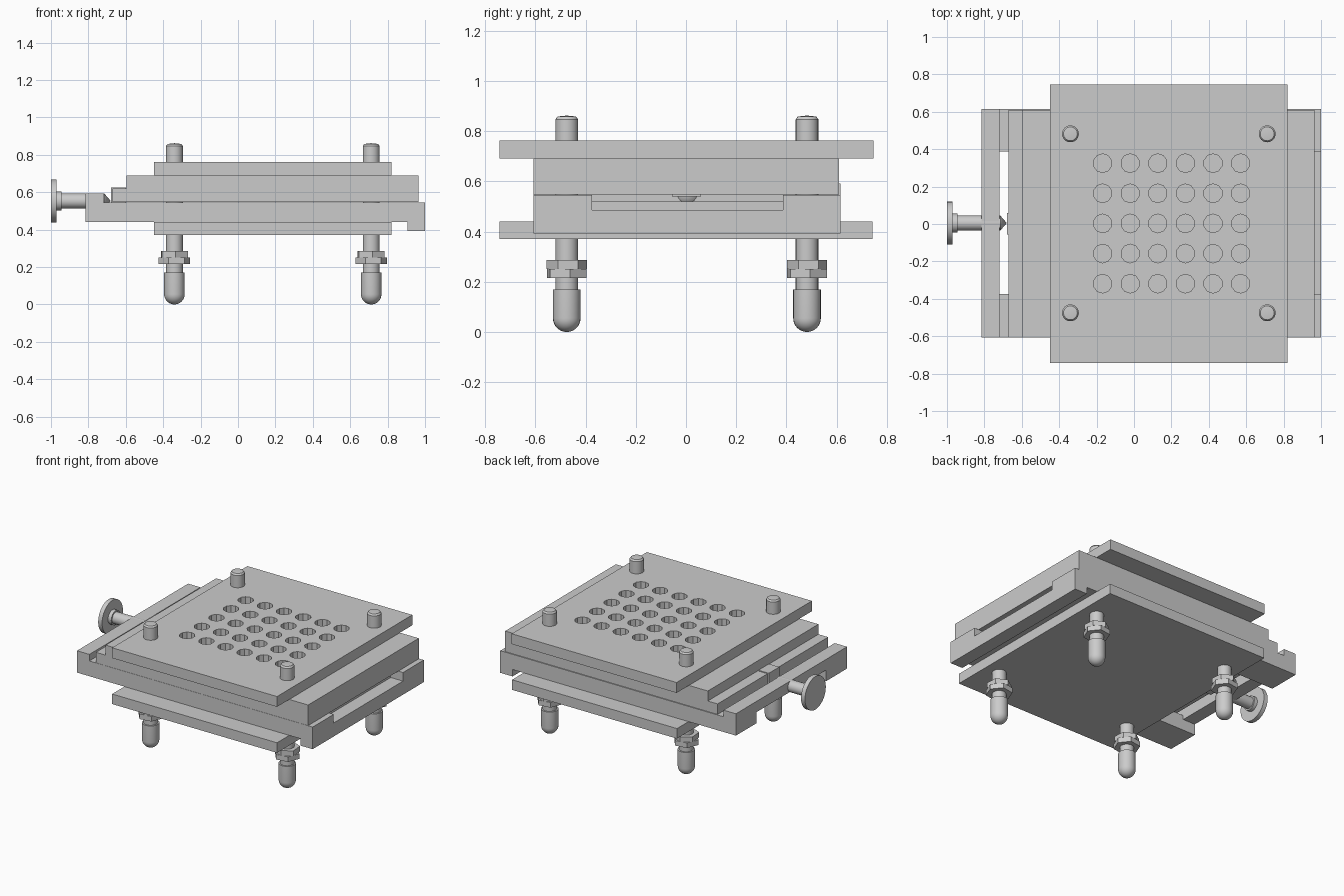
import bpy, bmesh, math
from mathutils import Matrix

if "Cube" in bpy.data.objects:
    bpy.data.objects.remove(bpy.data.objects["Cube"])


def finish(bm, name):
    bmesh.ops.recalc_face_normals(bm, faces=bm.faces[:])
    me = bpy.data.meshes.new(name)
    bm.to_mesh(me)
    bm.free()
    ob = bpy.data.objects.new(name, me)
    bpy.context.collection.objects.link(ob)
    return ob


def add_prism(bm, profile, y0, y1):
    """Extrude an (x, z) profile along y."""
    face = bm.faces.new([bm.verts.new((x, y0, z)) for x, z in profile])
    ext = bmesh.ops.extrude_face_region(bm, geom=[face])["geom"]
    # keep the starting face as the front cap
    if not any(set(f.verts) == set(face.verts) for f in bm.faces if f.is_valid):
        bm.faces.new(face.verts)
    for v in (g for g in ext if isinstance(g, bmesh.types.BMVert)):
        v.co.y = y1


def rect(x0, x1, z0, z1):
    return [(x0, z0), (x1, z0), (x1, z1), (x0, z1)]


def prisms(name, *parts):
    bm = bmesh.new()
    for profile, y0, y1 in parts:
        add_prism(bm, profile, y0, y1)
    return finish(bm, name)


def lathe(name, profile, loc, axis="Z", steps=24, turn=0.0):
    """Spin an (r, h) profile that starts and ends on the axis."""
    bm = bmesh.new()
    vs = [bm.verts.new((r, 0, h)) for r, h in profile]
    es = [bm.edges.new(p) for p in zip(vs, vs[1:])]
    bmesh.ops.spin(bm, geom=vs + es, cent=(0, 0, 0), axis=(0, 0, 1),
                   angle=math.tau, steps=steps, use_duplicate=False)
    bmesh.ops.remove_doubles(bm, verts=bm.verts[:], dist=1e-4)
    rot = Matrix.Rotation(turn, 4, "Z")
    if axis == "X":
        rot = Matrix.Rotation(math.pi / 2, 4, "Y") @ rot
    bmesh.ops.transform(bm, matrix=Matrix.Translation(loc) @ rot, verts=bm.verts[:])
    return finish(bm, name)


def smooth(ob):
    bpy.ops.object.select_all(action="DESELECT")
    ob.select_set(True)
    bpy.context.view_layer.objects.active = ob
    bpy.ops.object.shade_smooth_by_angle(angle=math.radians(35))


# Clamping plates
prisms("bottom_plate", (rect(-.45, .82, .37, .44), -.742, .742))
top = prisms("top_plate", (rect(-.45, .82, .69, .762), -.742, .746))

# Grid of holes through the top plate
bm = bmesh.new()
for i in range(6):
    for j in range(5):
        loc = Matrix.Translation((-.168 + i * .1476, .003 + (j - 2) * .161, .725))
        bmesh.ops.create_cone(bm, cap_ends=True, segments=10, radius1=.05,
                              radius2=.05, depth=.2, matrix=loc)
cutter = finish(bm, "hole_cutter")
cutter.hide_render = True
cutter.hide_set(True)
mod = top.modifiers.new("holes", "BOOLEAN")
mod.object = cutter
mod.solver = "EXACT"

# Sliding carriage with its stepped end
prisms("carriage", ([(-.67, .547), (.965, .547), (.965, .69), (-.595, .69),
                     (-.595, .62), (-.67, .62)], -.607, .61))
prisms("contact_pad", (rect(-.68, -.60, .54, .626), -.055, .06))

# Base tray: two side rails, adjuster bar, floor and end lip
rail = [(-.815, .44), (.905, .44), (.905, .392), (1, .392), (1, .546),
        (-.72, .546), (-.72, .592), (-.815, .592)]
prisms("base_rails", (rail, -.607, -.375), (rail, .387, .615))
prisms("adjuster_bar", (rect(-.815, -.72, .517, .592), -.375, .387))
prisms("base_floor", (rect(-.45, .905, .44, .52), -.375, .387))
prisms("base_end_lip", (rect(.905, 1, .392, .486), -.375, .387))

# Adjuster screw with knob and pointed tip
smooth(lathe("adjuster_screw", [
    (0, -1), (.115, -1), (.115, -.97), (.05, -.97), (.05, -.945),
    (.04, -.945), (.04, -.715), (0, -.68)], (0, .005, .553), axis="X", steps=32))

# Corner posts, lock nuts and rounded feet
foot = [(.055 * math.sin(a), .055 - .055 * math.cos(a))
        for a in (k * math.pi / 16 for k in range(9))]
foot += [(.055, .17), (0, .17)]
post = [(0, .165), (.045, .165), (.045, .847), (.037, .858), (0, .862)]
for x in (-.34, .712):
    for y in (-.475, .482):
        tag = ("left" if x < 0 else "right") + ("_front" if y < 0 else "_back")
        smooth(lathe("post_" + tag, post, (x, y, 0)))
        smooth(lathe("foot_" + tag, foot, (x, y, 0)))
        lathe("lower_nut_" + tag, [(0, .215), (.085, .215), (.085, .25), (0, .25)],
              (x, y, 0), steps=6, turn=.15)
        lathe("upper_nut_" + tag, [(0, .25), (.08, .25), (.08, .286), (0, .286)],
              (x, y, 0), steps=6, turn=.6)
